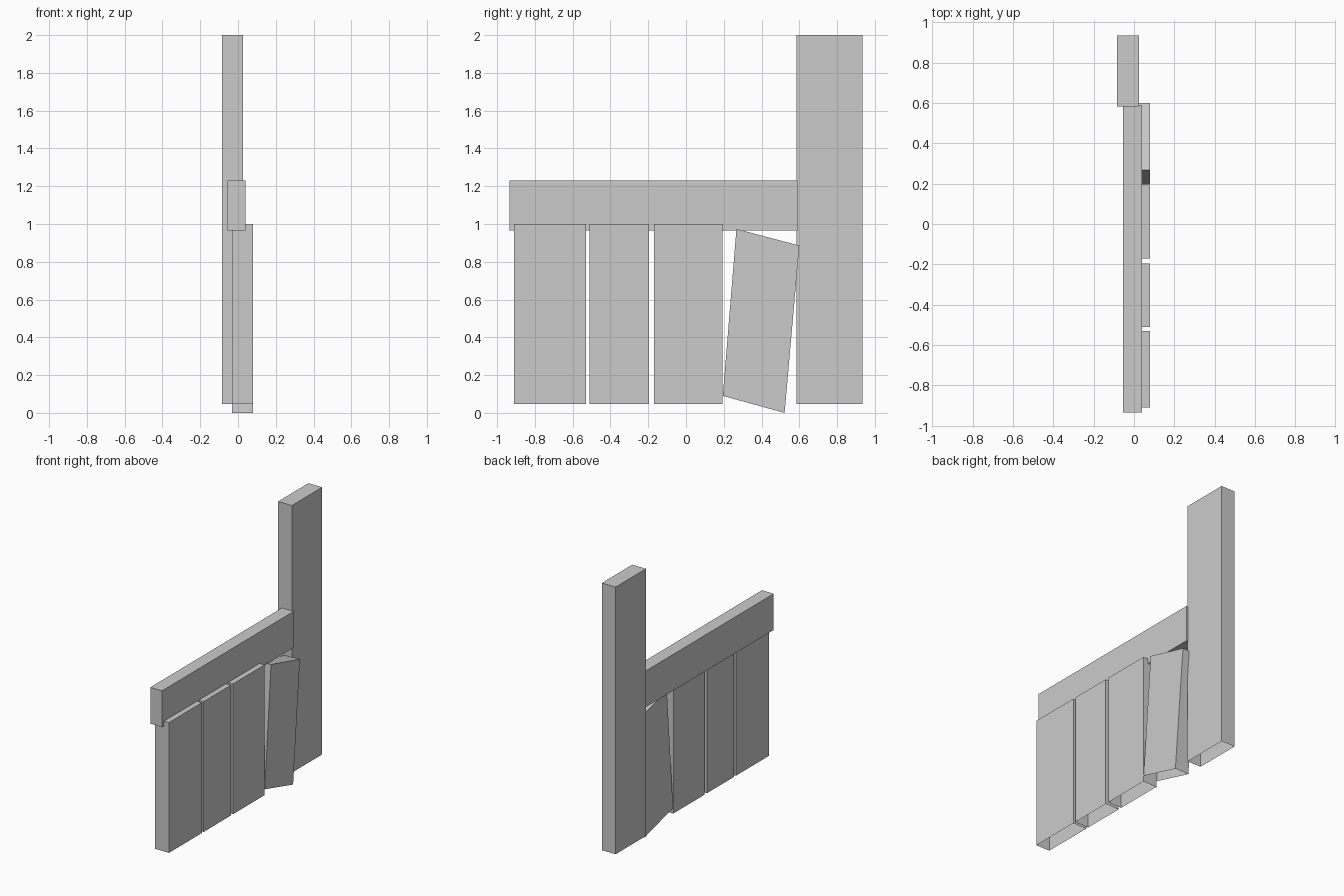
import bpy
import bmesh

if "Cube" in bpy.data.objects:
    bpy.data.objects.remove(bpy.data.objects["Cube"])


def slab(name, x0, x1, outline, open_bottom=False):
    """Extrude a (y, z) outline along x; the outline's first edge is the underside."""
    bm = bmesh.new()
    face = bm.faces.new([bm.verts.new((x0, y, z)) for y, z in outline])
    new = bmesh.ops.extrude_face_region(bm, geom=[face], use_keep_orig=True)["geom"]
    bmesh.ops.translate(bm, vec=(x1 - x0, 0, 0),
                        verts=[v for v in new if isinstance(v, bmesh.types.BMVert)])
    bmesh.ops.recalc_face_normals(bm, faces=bm.faces)
    if open_bottom:
        bottom = min(bm.faces, key=lambda f: f.calc_center_median().z)
        bmesh.ops.delete(bm, geom=[bottom], context='FACES_ONLY')
    mesh = bpy.data.meshes.new(name)
    bm.to_mesh(mesh)
    bm.free()
    obj = bpy.data.objects.new(name, mesh)
    bpy.context.collection.objects.link(obj)
    return obj


def rect(y0, y1, z0, z1):
    return [(y0, z0), (y1, z0), (y1, z1), (y0, z1)]


# Tall end post and horizontal rail
slab("post", -0.085, 0.026, rect(0.584, 0.934, 0.048, 2.0), True)
slab("rail", -0.055, 0.04, rect(-0.934, 0.59, 0.965, 1.23))

# Upright planks, open underneath
for i, (y0, y1) in enumerate([(-0.911, -0.53), (-0.51, -0.196), (-0.17, 0.192)], 1):
    slab(f"plank_{i}", -0.032, 0.08, rect(y0, y1, 0.048, 1.0), True)

# Loose leaning plank
slab("leaning_plank", -0.032, 0.08,
     [(0.195, 0.09), (0.522, 0.0), (0.6, 0.886), (0.267, 0.974)], True)
